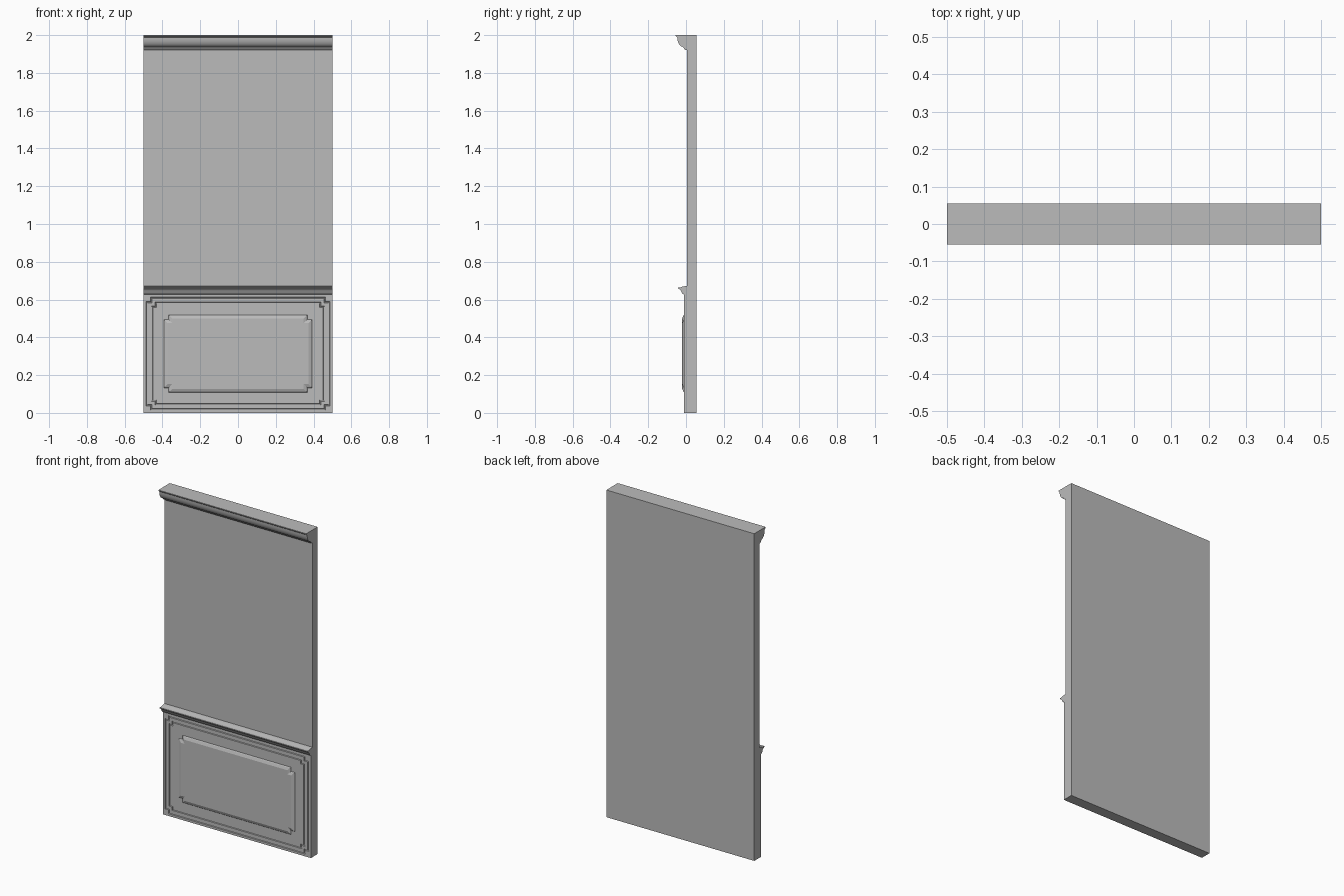
import bpy, bmesh, math

if "Cube" in bpy.data.objects:
    bpy.data.objects.remove(bpy.data.objects["Cube"], do_unlink=True)

# One plain grey paint
paint = bpy.data.materials.new("grey_paint")
paint.use_nodes = True
GREY = (0.5, 0.5, 0.5, 1)
paint.diffuse_color = GREY
paint.node_tree.nodes["Principled BSDF"].inputs["Base Color"].default_value = GREY

HALF, BACK, WALL, PANEL, RAISED = 0.5, 0.055, 0.005, -0.01, -0.02
PANEL_TOP = 0.627


def finish(name, bm, smooth=False):
    bmesh.ops.recalc_face_normals(bm, faces=bm.faces)
    mesh = bpy.data.meshes.new(name)
    bm.to_mesh(mesh)
    bm.free()
    mesh.materials.append(paint)
    obj = bpy.data.objects.new(name, mesh)
    bpy.context.collection.objects.link(obj)
    if smooth:
        bpy.ops.object.select_all(action="DESELECT")
        obj.select_set(True)
        bpy.context.view_layer.objects.active = obj
        bpy.ops.object.shade_smooth_by_angle(angle=math.radians(30))
    return obj


def extrude_profile(name, points, smooth=False):
    """Sweep a (y, z) outline across the full width."""
    bm = bmesh.new()
    face = bm.faces.new([bm.verts.new((-HALF, y, z)) for y, z in points])
    side = bmesh.ops.extrude_face_region(bm, geom=[face])
    moved = [v for v in side["geom"] if isinstance(v, bmesh.types.BMVert)]
    bmesh.ops.translate(bm, verts=moved, vec=(2 * HALF, 0, 0))
    return finish(name, bm, smooth)


def notched_loop(bm, inset, notch, depth, stepped=True):
    """Rectangle inset from the panel edge, with square steps cut from its corners."""
    hx = HALF - inset
    hz = PANEL_TOP / 2 - inset
    cut = notch if stepped else 0
    corner = [(hx, hz - notch), (hx - cut, hz - cut), (hx - notch, hz)]
    loop = []
    for sx, sz in ((1, 1), (-1, 1), (-1, -1), (1, -1)):
        pts = corner if sx * sz > 0 else corner[::-1]
        loop += [bm.verts.new((sx * x, depth, PANEL_TOP / 2 + sz * z)) for x, z in pts]
    return loop


# Wall slab
extrude_profile("wall_slab", [(WALL, 0), (BACK, 0), (BACK, 2), (WALL, 2)])

# Crown moulding: small lip, cove, then a rounded foot
cove = [(-0.046 + 0.03 * (1 - math.cos(a)), 1.988 - 0.05 * math.sin(a))
        for a in (math.radians(15 * i) for i in range(7))]
extrude_profile("crown_moulding",
                [(WALL, 2), (-0.055, 2), (-0.055, 1.995)] + cove
                + [(-0.011, 1.929), (-0.004, 1.922), (WALL, 1.92)], True)

# Chair rail
extrude_profile("chair_rail", [
    (WALL, 0.672), (-0.018, 0.669), (-0.026, 0.665), (-0.042, 0.665), (-0.042, 0.659),
    (-0.034, 0.655), (-0.027, 0.648), (-0.023, 0.637), (-0.018, 0.631),
    (PANEL, PANEL_TOP), (WALL, PANEL_TOP)], True)

# Wainscot: slab edge, two stepped grooves, then the raised field
bm = bmesh.new()
loops = [notched_loop(bm, 0, 0.03, WALL, False), notched_loop(bm, 0, 0.03, PANEL, False)]
for start, notch in ((0.014, 0.023), (0.041, 0.02)):
    for offset, sink in ((0, 0), (0.002, 0.005), (0.006, 0.005), (0.008, 0)):
        loops.append(notched_loop(bm, start + offset, notch, PANEL + sink))
loops.append(notched_loop(bm, 0.108, 0.025, PANEL))
loops.append(notched_loop(bm, 0.112, 0.025, PANEL - 0.004))
loops.append(notched_loop(bm, 0.127, 0.025, RAISED))
for a, b in zip(loops, loops[1:]):
    for i in range(len(a)):
        j = (i + 1) % len(a)
        bm.faces.new((a[i], a[j], b[j], b[i]))
bm.faces.new(loops[-1])
bm.faces.new(loops[0][::-1])
finish("wainscot_panel", bm)
